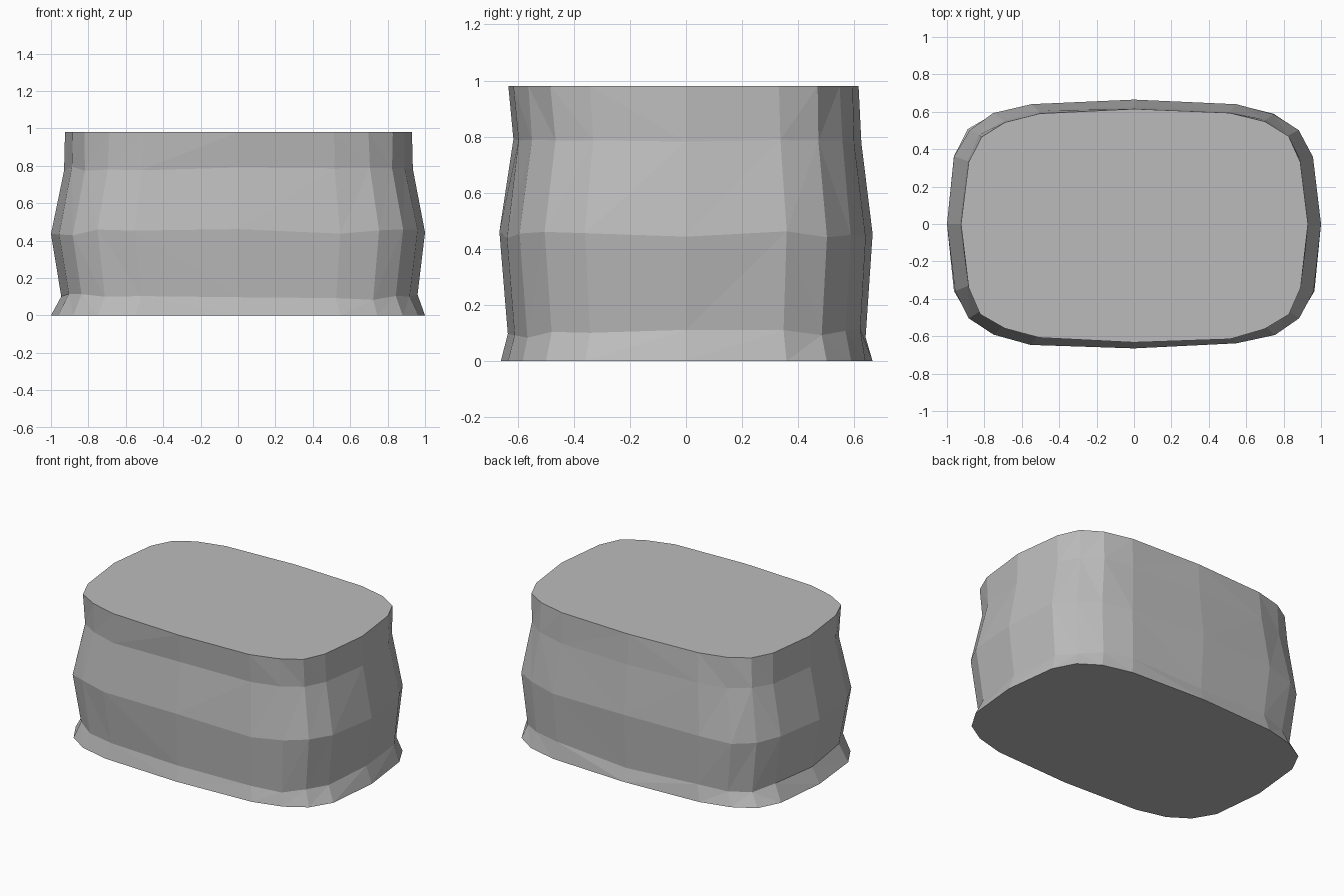
import bpy
import bmesh
import random

cube = bpy.data.objects.get("Cube")
if cube:
    bpy.data.objects.remove(cube, do_unlink=True)

random.seed(4)

# One quarter of the rounded-rectangle outline, from the +x tip to the +y tip
quarter = [(1, 0), (0.96, 0.36), (0.885, 0.505), (0.75, 0.59), (0.55, 0.643), (0, 0.665)]
outline = quarter[:]
outline += [(-x, y) for x, y in reversed(quarter[:-1])]
outline += [(x, -y) for x, y in reversed(outline[1:-1])]
count = len(outline)

# Height, then widths to the left, right, back and front of each ring
levels = [
    (0.0, 1.0, 1.0, 0.665, 0.66),
    (0.10, 0.96, 0.945, 0.64, 0.635),
    (0.445, 1.0, 1.0, 0.665, 0.665),
    (0.79, 0.935, 0.93, 0.625, 0.615),
    (0.98, 0.93, 0.925, 0.615, 0.633),
]

bm = bmesh.new()
rings = []
for i, (z, left, right, back, front) in enumerate(levels):
    inner = 0 < i < len(levels) - 1
    ring = []
    for x, y in outline:
        wobble = 1 if abs(x) == 1 or x == 0 else 1 + random.uniform(-0.008, 0.006)
        px = x * (left if x > 0 else right) * wobble
        py = y / 0.665 * (back if y > 0 else front) * wobble
        pz = z + (random.uniform(-0.018, 0.018) if inner else 0)
        ring.append(bm.verts.new((px, py, pz)))
    rings.append(ring)

# Faceted sides: diagonals fan out from the middle of the long faces
for i in range(len(rings) - 1):
    low, high = rings[i], rings[i + 1]
    top_band = i == len(rings) - 2
    for j in range(count):
        k = (j + 1) % count
        a, b, c, d = low[j], low[k], high[k], high[j]
        x, y = (a.co.x + b.co.x) / 2, (a.co.y + b.co.y) / 2
        if abs(x) > 0.9:
            rising = x > 0
        else:
            rising = x * y < 0
        if rising != top_band:
            tris = ((a, b, c), (a, c, d))
        else:
            tris = ((a, b, d), (b, c, d))
        for tri in tris:
            bm.faces.new(tri)

# Flat top and underside
bm.faces.new(rings[-1])
bm.faces.new(list(reversed(rings[0])))
bmesh.ops.recalc_face_normals(bm, faces=bm.faces)

mesh = bpy.data.meshes.new("stone_block")
bm.to_mesh(mesh)
bm.free()
stone = bpy.data.objects.new("stone_block", mesh)
bpy.context.collection.objects.link(stone)

# Plain grey stone
grey = (0.5, 0.5, 0.5, 1)
mat = bpy.data.materials.new("stone_grey")
mat.use_nodes = True
mat.diffuse_color = grey
mat.node_tree.nodes["Principled BSDF"].inputs["Base Color"].default_value = grey
mesh.materials.append(mat)
